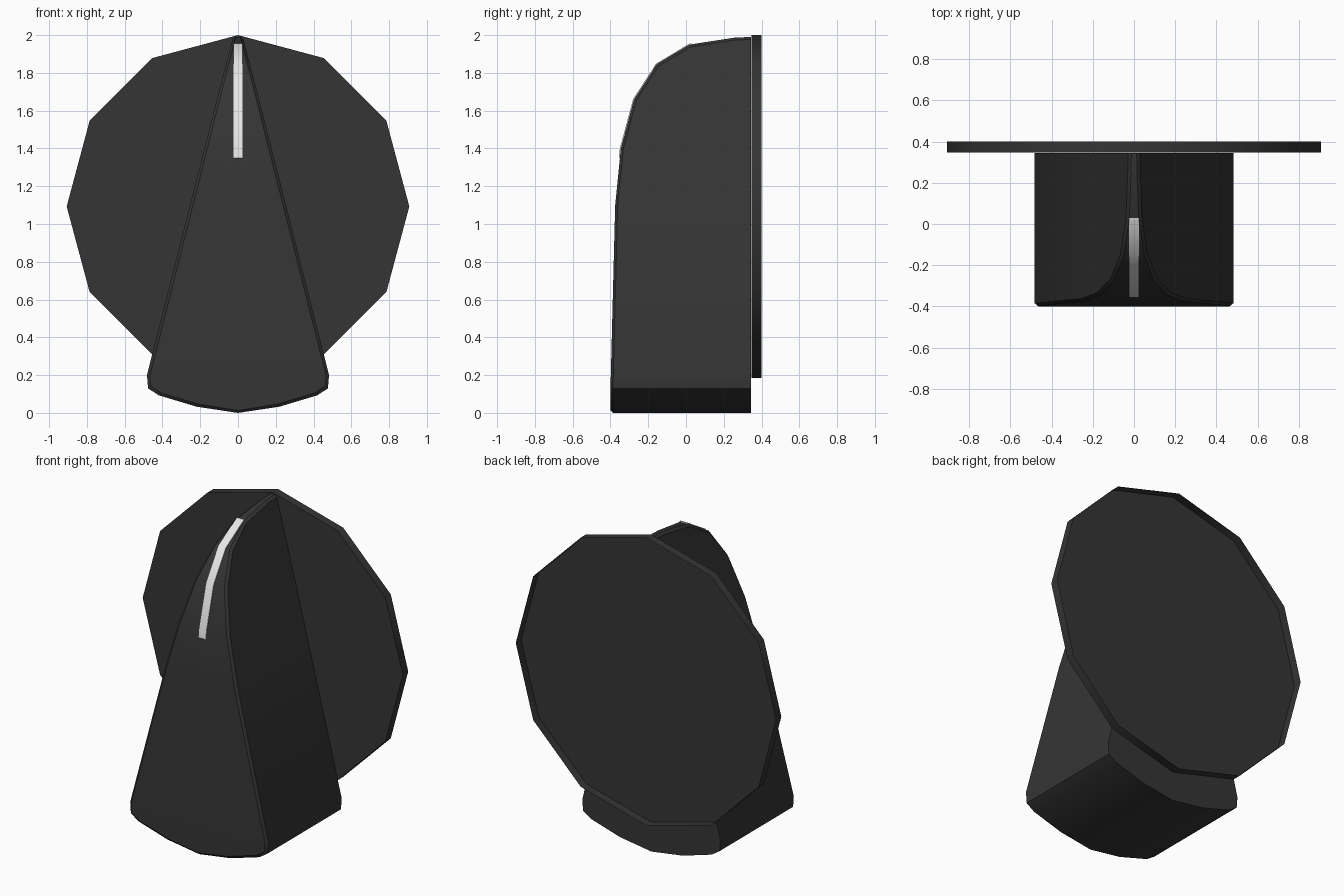
import bpy, bmesh, math
from mathutils import Vector

cube = bpy.data.objects.get("Cube")
if cube:
    bpy.data.objects.remove(cube, do_unlink=True)


def material(name, value):
    m = bpy.data.materials.new(name)
    m.use_nodes = True
    colour = (value, value, value, 1)
    m.diffuse_color = colour
    m.node_tree.nodes["Principled BSDF"].inputs["Base Color"].default_value = colour
    return m


def finish(bm, name, mat):
    bmesh.ops.remove_doubles(bm, verts=bm.verts[:], dist=0.0005)
    bmesh.ops.dissolve_degenerate(bm, edges=bm.edges[:], dist=0.0005)
    bmesh.ops.recalc_face_normals(bm, faces=bm.faces[:])
    mesh = bpy.data.meshes.new(name)
    bm.to_mesh(mesh)
    bm.free()
    mesh.materials.append(mat)
    obj = bpy.data.objects.new(name, mesh)
    bpy.context.collection.objects.link(obj)
    bpy.ops.object.select_all(action='DESELECT')
    obj.select_set(True)
    bpy.context.view_layer.objects.active = obj
    bpy.ops.object.shade_smooth_by_angle(angle=math.radians(35))
    return obj


def skin(bm, rows, closed=False):
    """Quads between successive rows of points."""
    rows = [[bm.verts.new(p) for p in row] for row in rows]
    for a, b in zip(rows, rows[1:]):
        n = len(a)
        for i in range(n if closed else n - 1):
            j = (i + 1) % n
            bm.faces.new((a[i], a[j], b[j], b[i]))
    return rows


dark = material("charcoal plastic", 0.035)
white = material("marker white", 0.8)
BACK = 0.345
CHAMFER = 0.013

# Side profile of the grip's front (y, z), and its rounded foot (x, z)
profile = [(-0.398, 0.2), (-0.375, 1.1), (-0.345, 1.4), (-0.275, 1.66),
           (-0.155, 1.845), (0.02, 1.95), (0.26, 1.987), (BACK, 1.99)]
foot = [(0, 0), (0.22, 0.033), (0.42, 0.093), (0.476, 0.13)]


def normal(i):
    a = Vector(profile[max(i - 1, 0)])
    b = Vector(profile[min(i + 1, len(profile) - 1)])
    d = (b - a).normalized()
    return Vector((-d.y, d.x))


# Tapered grip with a narrow chamfer around its front
def section(s, w, inner_w, back_z, outer, inner):
    return [(0, BACK, back_z), (s * w, BACK, back_z), (s * w, *outer),
            (s * inner_w, *inner), (0, *inner)]


bm = bmesh.new()
for s in (-1, 1):
    rows = []
    for x, z in foot:
        rows.append(section(s, x, max(x - CHAMFER, 0), z,
                            (CHAMFER - 0.4, z), (-0.4, z + CHAMFER)))
    for i, (y, z) in enumerate(profile):
        w = 0.482 - 0.253 * (z - 0.2)
        o = Vector((y, z)) - normal(i) * CHAMFER
        o.x = min(o.x, BACK)
        rows.append(section(s, w, w - CHAMFER - 0.003, o.y, o, (y, z)))
    skin(bm, rows)
finish(bm, "grip", dark)

# Twelve-sided backing plate: a shallow thin-walled tray, open at the back
bm = bmesh.new()
rings = [[(0.907 * math.sin(k * math.pi / 6), y, 1.093 + 0.907 * math.cos(k * math.pi / 6))
          for k in range(12)] for y in (BACK + 0.001, 0.4)]
bm.faces.new(skin(bm, rings, closed=True)[0])
finish(bm, "backing_plate", dark)

# Pointer stripe, a thin plate following the front of the grip
bm = bmesh.new()
path = [((-0.351, 1.348), 2)] + [(profile[i], i) for i in range(2, 6)] + [((0.03, 1.952), 5)]
rows = []
for p, i in path:
    low, high = Vector(p) - normal(i) * 0.003, Vector(p) + normal(i) * 0.005
    rows.append([(-0.025, *low), (-0.025, *high), (0.025, *high), (0.025, *low)])
loops = skin(bm, rows, closed=True)
for end in (loops[0], loops[-1]):
    bm.faces.new(end)
finish(bm, "pointer_stripe", white)
